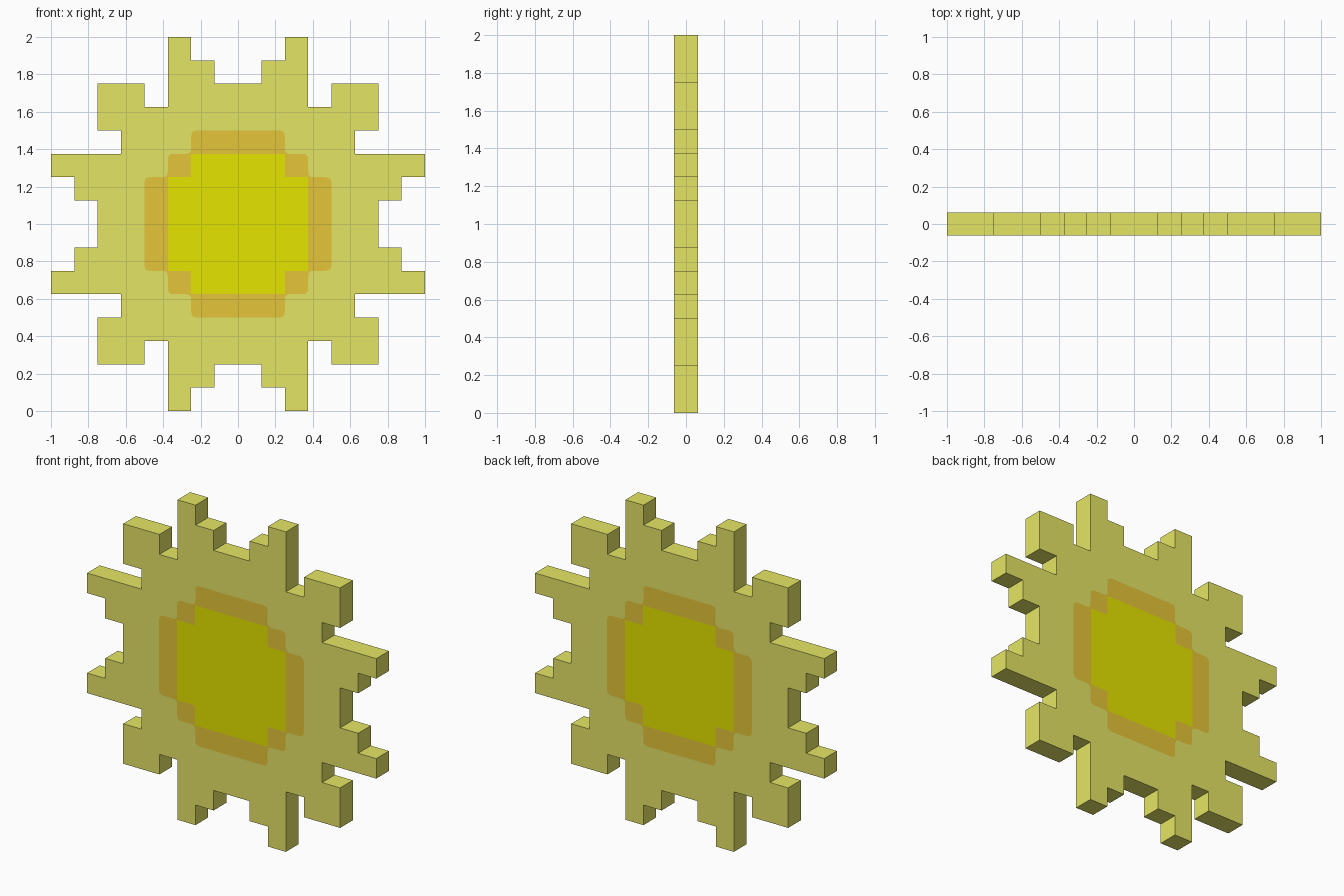
import bpy, bmesh
from mathutils import Vector

if "Cube" in bpy.data.objects:
    bpy.data.objects.remove(bpy.data.objects["Cube"])

U = 0.125            # one grid step
HALF = U / 2         # half thickness
LIFT = 0.002         # height of the painted plates
ROUND = 0.03         # corner rounding of the ring


def lin(c):
    c /= 255
    return c / 12.92 if c <= 0.04045 else ((c + 0.055) / 1.055) ** 2.4


def material(name, rgb):
    m = bpy.data.materials.new(name)
    m.diffuse_color = (*[lin(c) for c in rgb], 1)
    m.use_nodes = True
    m.node_tree.nodes["Principled BSDF"].inputs["Base Color"].default_value = m.diffuse_color
    return m


def full_outline(quarter):
    """Mirror an upper right quarter outline (grid steps) into a closed loop."""
    right = quarter + [(x, -z) for x, z in reversed(quarter)]
    loop = right + [(-x, z) for x, z in reversed(right)]
    return [Vector((x * U, z * U + 1)) for x, z in loop]


def rounded(loop):
    """Round every corner of a loop."""
    out = []
    for i, p in enumerate(loop):
        a = (loop[i - 1] - p).normalized()
        b = (loop[(i + 1) % len(loop)] - p).normalized()
        for k in range(5):
            t = k / 4
            out.append(p + a * ROUND * (1 - t) ** 2 + b * ROUND * t ** 2)
    return out


def make(name, bm, mat):
    mesh = bpy.data.meshes.new(name)
    bm.to_mesh(mesh)
    bm.free()
    mesh.materials.append(mat)
    ob = bpy.data.objects.new(name, mesh)
    bpy.context.collection.objects.link(ob)


def slab(name, loop, mat):
    bm = bmesh.new()
    face = bm.faces.new([bm.verts.new((p.x, -HALF, p.y)) for p in loop])
    ext = bmesh.ops.extrude_face_region(bm, geom=[face])
    verts = [g for g in ext["geom"] if isinstance(g, bmesh.types.BMVert)]
    bmesh.ops.translate(bm, verts=verts, vec=(0, 2 * HALF, 0))
    bmesh.ops.recalc_face_normals(bm, faces=bm.faces[:])
    make(name, bm, mat)


def plates(name, loop, mat, lift):
    """Flat painted shape on both the front and the back."""
    bm = bmesh.new()
    for side in (-1, 1):
        f = bm.faces.new([bm.verts.new((p.x, side * (HALF + lift), p.y)) for p in loop])
        f.normal_update()
        if f.normal.y * side < 0:
            f.normal_flip()
    make(name, bm, mat)


pale = material("pale yellow", (229, 229, 102))
orange = material("warm orange", (229, 197, 56))
bright = material("bright yellow", (229, 229, 0))

# Sun body with stepped rays
rays = [(1, 6), (1, 7), (2, 7), (2, 8), (3, 8), (3, 5), (4, 5), (4, 6), (6, 6),
        (6, 4), (5, 4), (5, 3), (8, 3), (8, 2), (7, 2), (7, 1), (6, 1)]
slab("sun_body", full_outline(rays), pale)

# Orange ring and bright centre
ring = [(2, 4), (2, 3), (3, 3), (3, 2), (4, 2)]
plates("ring", rounded(full_outline(ring)), orange, LIFT)
plates("centre", full_outline([(2, 3), (2, 2), (3, 2)]), bright, 2 * LIFT)
